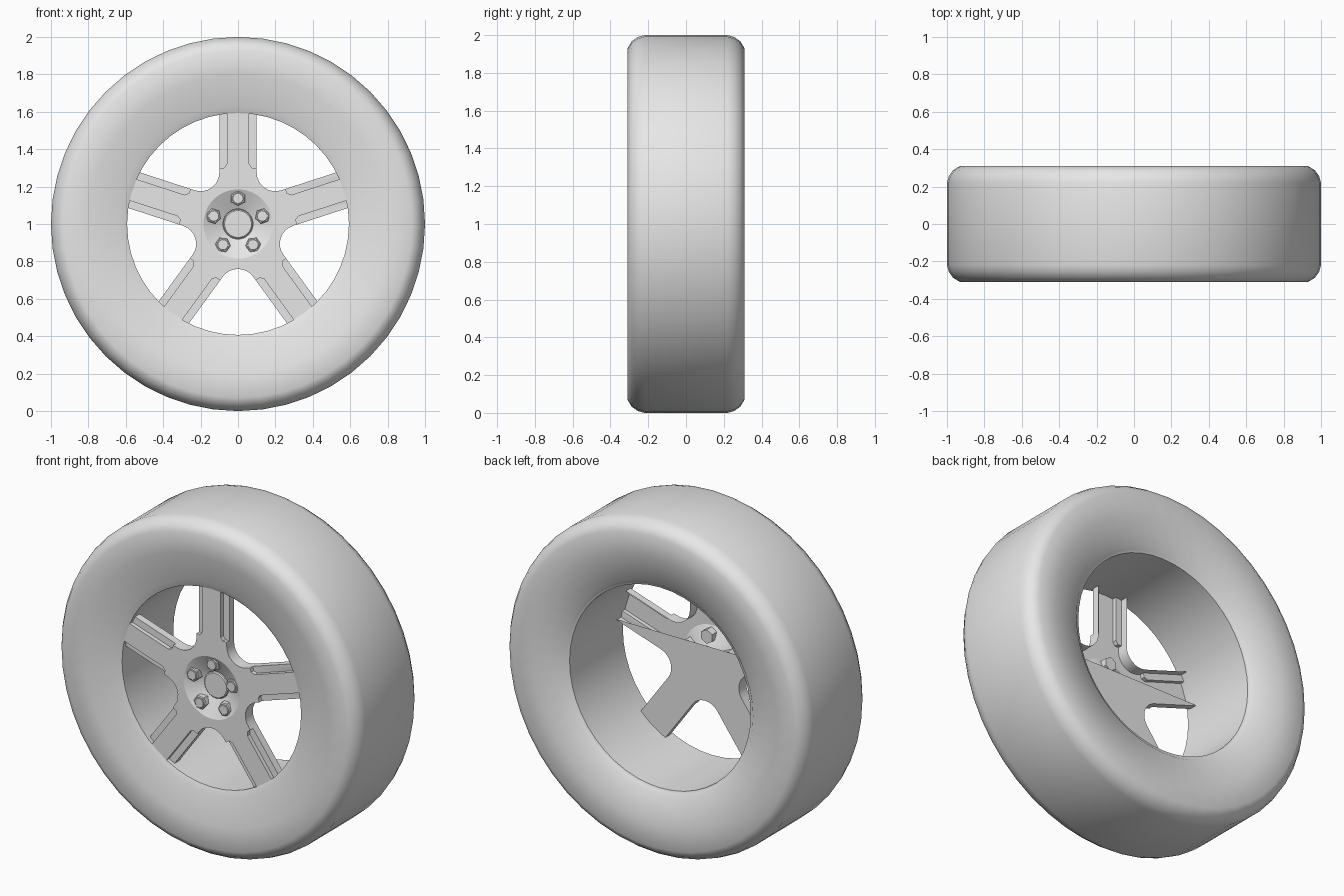
import bpy, bmesh, math
from mathutils import Vector

cube = bpy.data.objects.get("Cube")
if cube:
    bpy.data.objects.remove(cube, do_unlink=True)

grey = bpy.data.materials.new("plain_grey")
grey.use_nodes = True
grey.diffuse_color = (0.8, 0.8, 0.8, 1)
grey.node_tree.nodes["Principled BSDF"].inputs["Base Color"].default_value = (0.8, 0.8, 0.8, 1)

SPOKES = 5
STEP = 2 * math.pi / SPOKES
FRONT, LEDGE, BACK, DISH = -0.25, -0.225, -0.18, -0.20


def finish(name, bm, angle, recalc=True):
    """Turn a bmesh into a shaded object whose axle sits at z = 1."""
    bmesh.ops.remove_doubles(bm, verts=bm.verts, dist=0.0005)
    if recalc:
        bmesh.ops.recalc_face_normals(bm, faces=bm.faces)
    mesh = bpy.data.meshes.new(name)
    bm.to_mesh(mesh)
    bm.free()
    mesh.materials.append(grey)
    obj = bpy.data.objects.new(name, mesh)
    obj.location.z = 1
    bpy.context.collection.objects.link(obj)
    bpy.ops.object.select_all(action='DESELECT')
    obj.select_set(True)
    bpy.context.view_layer.objects.active = obj
    bpy.ops.object.shade_smooth_by_angle(angle=math.radians(angle))
    return obj


def loop(bm, points, y):
    return [bm.verts.new((x, y, z)) for x, z in points]


def bridge(bm, a, b):
    """Join two closed loops, skipping places where they coincide."""
    n = len(a)
    for i in range(n):
        corners = []
        for v in (a[i], a[(i + 1) % n], b[(i + 1) % n], b[i]):
            if all((v.co - w.co).length > 0.0005 for w in corners):
                corners.append(v)
        if len(corners) > 2:
            bm.faces.new(corners)


def circle(r, n, turn=0.0, cx=0.0, cz=0.0):
    return [(cx + r * math.cos(turn + 2 * math.pi * i / n),
             cz + r * math.sin(turn + 2 * math.pi * i / n)) for i in range(n)]


def stack(bm, rings, n, turn=0.0, cx=0.0, cz=0.0):
    """Rings of (radius, y) bridged together, with the first one capped."""
    loops = [loop(bm, circle(r, n, turn, cx, cz), y) for r, y in rings]
    for a, b in zip(loops, loops[1:]):
        bridge(bm, a, b)
    bm.faces.new(loops[0])
    return loops


# Tyre with dished sidewalls and the inner barrel
half = [(0.63, 0.265), (0.80, 0.295), (0.93, 0.31), (0.968, 0.287), (0.99, 0.255), (1.0, 0.22)]
profile = [(0.593, -0.25)] + [(r, -y) for r, y in half] + half[::-1] + [(0.615, 0.25), (0.60, 0.245)]
bm = bmesh.new()
rings = [loop(bm, circle(r, 48), y) for r, y in profile]
for a, b in zip(rings, rings[1:] + rings[:1]):
    bridge(bm, a, b)
finish("tyre", bm, 45)

# Spoke outline: notched on the raised level, full width below it
WIDTH, TIP, FILLET = 0.10, 0.63, 0.10
side = [(WIDTH, 0.30), (0.075, 0.30), (0.06, 0.32), (0.06, TIP)]
spoke = side + [(-c, a) for c, a in side[::-1]]
raised, full = [], []
for k in range(SPOKES):
    t = math.pi / 2 + k * STEP
    along = Vector((math.cos(t), math.sin(t)))
    across = Vector((math.sin(t), -math.cos(t)))
    for c, a in spoke:
        raised.append(tuple(along * a + across * c))
        full.append(tuple(along * a + across * math.copysign(WIDTH, c)))
    # rounded valley to the next spoke
    mid = t + STEP / 2
    d = (WIDTH + FILLET) / math.sin(STEP / 2)
    sweep = math.pi - STEP
    for i in range(9):
        g = mid + math.pi + sweep * (i / 8 - 0.5) * -1
        p = (d * math.cos(mid) + FILLET * math.cos(g), d * math.sin(mid) + FILLET * math.sin(g))
        raised.append(p)
        full.append(p)

# Spokes and concave hub
bm = bmesh.new()
angles = [math.atan2(z, x) for x, z in raised]
ring = lambda r: [(r * math.cos(g), r * math.sin(g)) for g in angles]
levels = [loop(bm, ring(0.08), DISH), loop(bm, ring(0.185), FRONT), loop(bm, raised, FRONT),
          loop(bm, raised, LEDGE), loop(bm, full, LEDGE), loop(bm, full, BACK)]
for a, b in zip(levels, levels[1:]):
    bridge(bm, a, b)
finish("spokes", bm, 20)

# Back plate covering the lower part of the spokes
bm = bmesh.new()
rim = loop(bm, full, BACK)
centre = bm.verts.new((0, BACK, 0))
for i, v in enumerate(rim):
    w = rim[(i + 1) % len(rim)]
    if (v.co - w.co).length > 0.0005:
        bm.faces.new((w, v, centre))
bmesh.ops.bisect_plane(bm, geom=bm.verts[:] + bm.edges[:] + bm.faces[:],
                       plane_co=(0, 0, 0.09), plane_no=(0, 0, 1), clear_outer=True)
finish("spoke_back_plate", bm, 20, recalc=False)

# Centre cap
bm = bmesh.new()
stack(bm, [(0.072, -0.212), (0.078, -0.207), (0.078, -0.19)], 32)
finish("centre_cap", bm, 30)

# Wheel bolts: hexagonal head with a round raised top
for k in range(SPOKES):
    t = math.pi / 2 + k * STEP
    cx, cz = 0.137 * math.cos(t), 0.137 * math.sin(t)
    bm = bmesh.new()
    base = stack(bm, [(0.036, -0.247), (0.042, -0.243), (0.042, -0.195)], 6, t, cx, cz)
    bm.faces.new(base[-1])
    finish("bolt_head_%d" % (k + 1), bm, 20)
    bm = bmesh.new()
    stack(bm, [(0.027, -0.252), (0.029, -0.250), (0.029, -0.24)], 16, t, cx, cz)
    finish("bolt_top_%d" % (k + 1), bm, 30)
